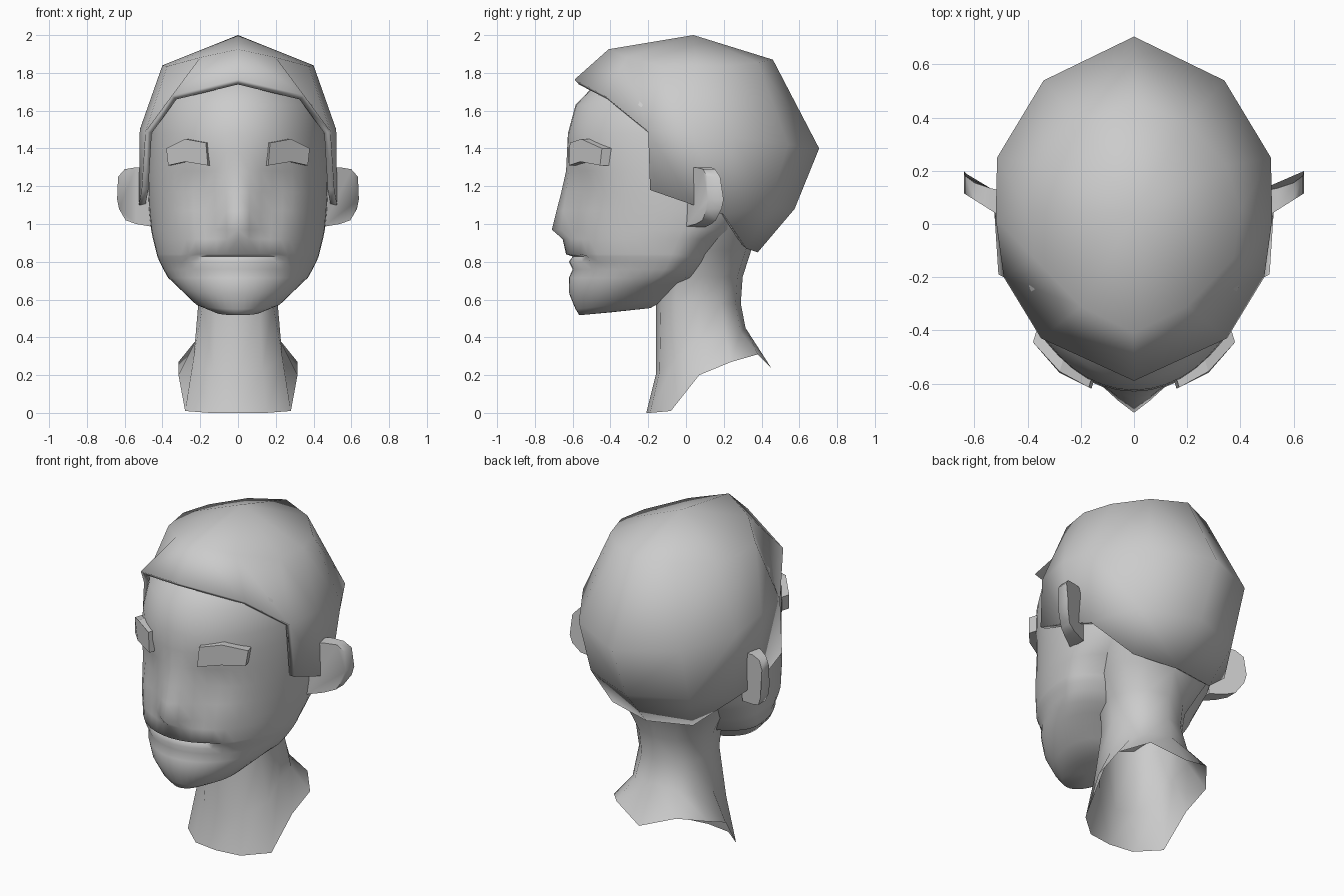
import bpy, bmesh
from math import sin, cos, pi, exp, radians, copysign

if "Cube" in bpy.data.objects:
    bpy.data.objects.remove(bpy.data.objects["Cube"])


def finish(name, bm, angle=45):
    """Mirror the half mesh over x = 0, weld, and make a shaded object."""
    geo = bmesh.ops.duplicate(bm, geom=bm.verts[:] + bm.edges[:] + bm.faces[:])
    for v in geo["geom"]:
        if isinstance(v, bmesh.types.BMVert):
            v.co.x *= -1
    bmesh.ops.remove_doubles(bm, verts=bm.verts[:], dist=0.0005)
    bmesh.ops.recalc_face_normals(bm, faces=bm.faces[:])
    me = bpy.data.meshes.new(name)
    bm.to_mesh(me)
    bm.free()
    ob = bpy.data.objects.new(name, me)
    bpy.context.collection.objects.link(ob)
    bpy.ops.object.select_all(action='DESELECT')
    ob.select_set(True)
    bpy.context.view_layer.objects.active = ob
    bpy.ops.object.shade_smooth_by_angle(angle=radians(angle))
    return ob


def loft(name, rows, angle=45):
    """Skin rows of points; None leaves a hole."""
    bm = bmesh.new()
    grid = [[bm.verts.new(p) if p else None for p in r] for r in rows]
    for a, b in zip(grid, grid[1:]):
        for i in range(len(a) - 1):
            q = (a[i], a[i + 1], b[i + 1], b[i])
            if all(q):
                bm.faces.new(q)
    return finish(name, bm, angle)


def prism(name, front, back, angle=45):
    """Closed slab between two matching outlines."""
    bm = bmesh.new()
    f = [bm.verts.new(p) for p in front]
    b = [bm.verts.new(p) for p in back]
    bm.faces.new(f)
    bm.faces.new(b[::-1])
    for i in range(len(f)):
        j = (i + 1) % len(f)
        bm.faces.new((f[i], b[i], b[j], f[j]))
    return finish(name, bm, angle)


# Head: horizontal half rings (z, front y, half width, widest y, back y, nose, mouth dent)
RINGS = [
    (1.85, -.25, .15, 0, .22, 0, 0), (1.75, -.47, .33, 0, .40, 0, 0),
    (1.63, -.585, .43, 0, .48, 0, 0), (1.48, -.625, .46, 0, .56, 0, 0),
    (1.38, -.63, .47, 0, .57, 0, 0), (1.28, -.62, .475, 0, .57, .015, 0),
    (1.17, -.615, .475, 0, .50, .045, 0), (1.07, -.615, .47, 0, .43, .07, 0),
    (.97, -.615, .46, -.02, .34, .095, 0), (.92, -.625, .45, -.04, .26, .028, 0),
    (.84, -.635, .43, -.08, .17, 0, 0), (.828, -.63, .427, -.08, .16, 0, .03),
    (.80, -.62, .415, -.09, .14, 0, 0), (.76, -.60, .395, -.11, .10, 0, 0),
    (.715, -.62, .37, -.15, .06, 0, 0), (.63, -.618, .32, -.21, 0, 0, 0),
    (.55, -.585, .225, -.30, -.11, 0, 0), (.517, -.565, .12, -.40, -.19, 0, 0),
]
N = 24


def head_ring(z, yf, w, yc, yb, nose, mouth):
    pts = []
    for i in range(N + 1):
        t = pi * i / N
        x = w * sin(t) if 0 < i < N else 0
        y = yc + cos(t) * (yf - yc if cos(t) > 0 else yc - yb)
        zz = z + (.1 * (y - yf) if z < .65 else 0)
        if cos(t) > 0:
            y -= nose * max(0, 1 - x / .14)
            y += mouth if x < .22 else 0
            y += .03 * exp(-((x - .22) / .09) ** 2 - ((z - 1.2) / .09) ** 2)
            y -= .02 * exp(-((x - .28) / .1) ** 2 - ((z - 1.0) / .08) ** 2)
        pts.append((x, y, zz))
    return pts


rows = [[(0, 0, 1.88)] * (N + 1)] + [head_ring(*r) for r in RINGS]
rows.append([(0, -.4, .532)] * (N + 1))
loft("head", rows, 75)


# Neck with a flared, slanted lower edge, widening up to the jaw and nape
def neck_ring(z, w, yf, yb):
    c, r = (yf + yb) / 2, (yb - yf) / 2
    pts = []
    for i in range(7):
        s, k = sin(pi * i / 6), cos(pi * i / 6)
        pts.append((w * s ** .9 if 0 < i < 6 else 0,
                    c - r * copysign(abs(k) ** .9, k), z))
    return pts


loft("neck", [
    [(0, -.21, 0), (.15, -.19, 0), (.28, -.08, .01), (.315, .07, .2),
     (.315, .24, .27), (.2, .38, .31), (0, .45, .24)],
    [(0, -.16, .2), (.13, -.14, .22), (.235, -.05, .29), (.225, .07, .38),
     (.21, .21, .4), (.14, .29, .43), (0, .315, .45)],
    neck_ring(.58, .21, -.16, .29),
    neck_ring(.72, .23, -.16, .30),
    neck_ring(.86, .31, -.14, .345),
    neck_ring(1.05, .42, -.1, .42)], 80)

# Hair cap: rows from crown to rim, columns from forehead to nape
hair = loft("hair", [
    [(0, .04, 2.0)] * 7,
    [(0, -.41, 1.925), (.2, -.31, 1.882), (.375, -.13, 1.835), (.40, .05, 1.84),
     (.35, .22, 1.838), (.2, .38, 1.855), (0, .46, 1.87)],
    [(0, -.59, 1.765), (.35, -.43, 1.68), (.49, -.2, 1.49), (.52, .02, 1.5),
     (.515, .25, 1.46), (.34, .54, 1.42), (0, .705, 1.4)],
    [None, None, (.51, -.19, 1.18), (.525, .04, 1.10),
     (.48, .2, 1.05), (.33, .44, 1.09), (0, .575, 1.08)],
    [None, None, None, None,
     (.48, .2, 1.05), (.27, .32, .87), (0, .38, .85)]], 60)
sol = hair.modifiers.new("thickness", 'SOLIDIFY')
sol.thickness = .035
sol.offset = -1

# Ears: rounded outline flaring outward and backward
ear = [(.45, 1.29), (.54, 1.30), (.60, 1.29), (.635, 1.25), (.64, 1.13),
       (.63, 1.08), (.595, 1.02), (.54, 1.0), (.45, .985)]
prism("ears",
      [(x, .04 + .63 * (x - .52), z) for x, z in ear],
      [(x, .17 + .25 * (x - .52) - 1.8 * (z - 1.15) ** 2, z) for x, z in ear], 60)

# Eyebrows: bent plates on the brow
brow = [(.16, -.62, 1.31), (.28, -.56, 1.33), (.37, -.455, 1.31),
        (.38, -.445, 1.40), (.28, -.555, 1.45), (.17, -.615, 1.43)]
prism("eyebrows", brow, [(x - .015, y + .05, z) for x, y, z in brow], 30)
